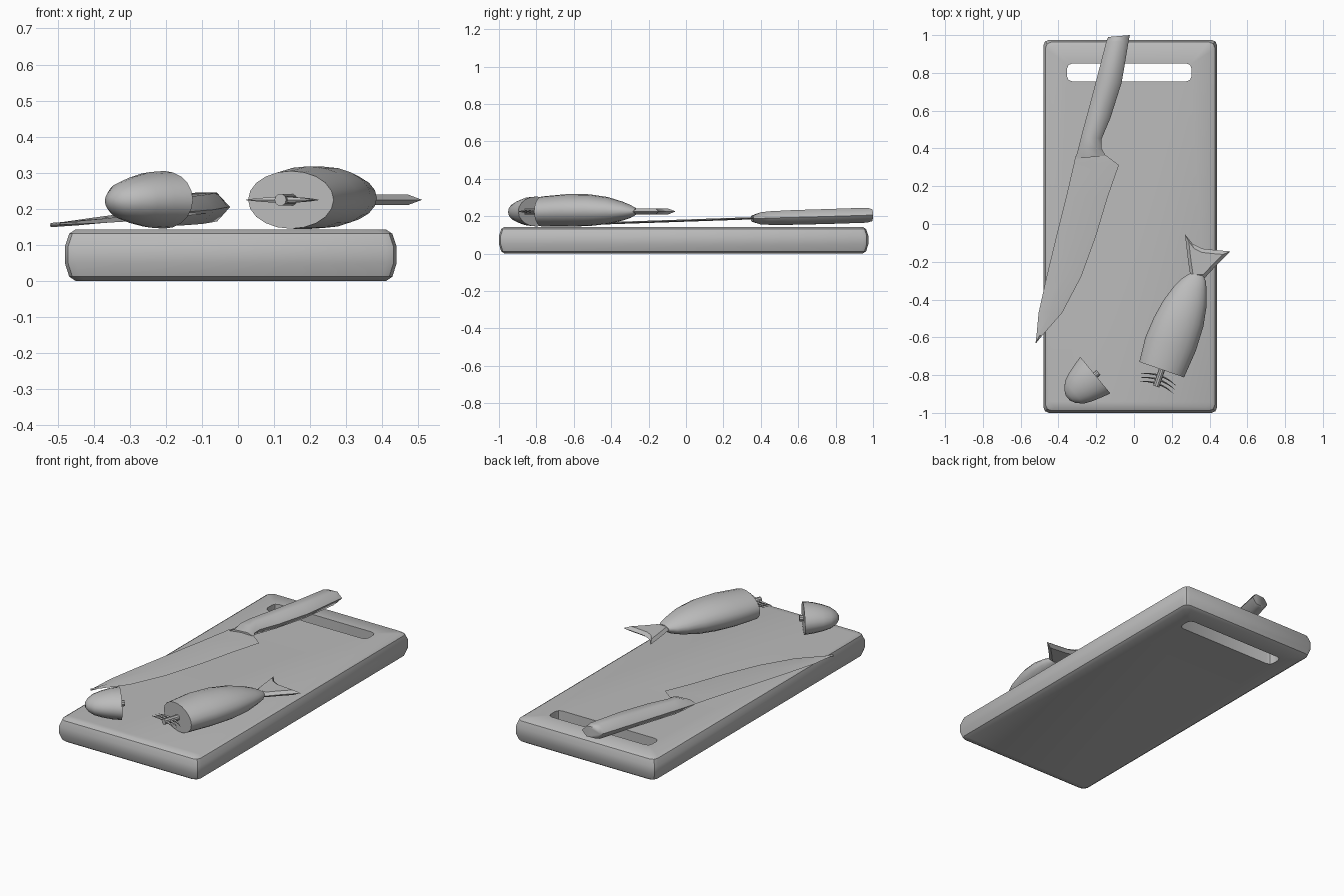
import bpy, bmesh
from math import cos, sin, pi, radians
from mathutils import Vector

cube = bpy.data.objects.get("Cube")
if cube:
    bpy.data.objects.remove(cube, do_unlink=True)

grey = bpy.data.materials.new("plain grey")
grey.use_nodes = True
grey.diffuse_color = (0.5, 0.5, 0.5, 1)
grey.node_tree.nodes["Principled BSDF"].inputs["Base Color"].default_value = (0.5, 0.5, 0.5, 1)


def finish(name, bm, angle=35):
    bmesh.ops.recalc_face_normals(bm, faces=bm.faces)
    mesh = bpy.data.meshes.new(name)
    bm.to_mesh(mesh)
    bm.free()
    mesh.materials.append(grey)
    obj = bpy.data.objects.new(name, mesh)
    bpy.context.collection.objects.link(obj)
    bpy.ops.object.select_all(action='DESELECT')
    obj.select_set(True)
    bpy.context.view_layer.objects.active = obj
    bpy.ops.object.shade_smooth_by_angle(angle=radians(angle))
    return obj


def skin(bm, rings, caps=True):
    """Join matching rings of points with quads, closing the ends if asked."""
    loops = [[bm.verts.new(p) for p in ring] for ring in rings]
    for a, b in zip(loops, loops[1:]):
        for i in range(len(a)):
            j = (i + 1) % len(a)
            bm.faces.new((a[i], a[j], b[j], b[i]))
    if caps:
        bm.faces.new(loops[0])
        bm.faces.new(loops[-1])
    return loops


def loft(name, sections, sides, angle=35):
    """Each section: left xy, right xy, centre height, half height."""
    rings = []
    for left, right, z, h in sections:
        left, right = Vector((*left, z)), Vector((*right, z))
        mid, half = (left + right) / 2, (right - left) / 2
        rings.append([mid + half * cos(2 * pi * i / sides)
                      + Vector((0, 0, h * sin(2 * pi * i / sides)))
                      for i in range(sides)])
    bm = bmesh.new()
    skin(bm, rings)
    return finish(name, bm, angle)


def rectangle(x0, x1, y0, y1, inset, corner, z, steps=2):
    """Rectangle with rounded corners."""
    x0, x1, y0, y1 = x0 + inset, x1 - inset, y0 + inset, y1 - inset
    centres = [(x1 - corner, y1 - corner), (x0 + corner, y1 - corner),
               (x0 + corner, y0 + corner), (x1 - corner, y0 + corner)]
    return [(x + corner * cos(pi / 2 * (q + k / steps)),
             y + corner * sin(pi / 2 * (q + k / steps)), z)
            for q, (x, y) in enumerate(centres) for k in range(steps + 1)]


# Cutting board with a slot through one end
bm = bmesh.new()
profile = [(0, .03), (.012, .012), (.05, 0), (.095, 0), (.131, .012), (.143, .03)]
outer = skin(bm, [rectangle(-.48, .44, -1, .975, i, .03, z) for z, i in profile], False)
slot = skin(bm, [rectangle(-.355, .305, .755, .85, 0, .028, z) for z in (0, .143)], False)
for end in (0, -1):
    edges = [bm.edges.get((ring[i - 1], ring[i]))
             for ring in (outer[end], slot[end]) for i in range(len(ring))]
    bmesh.ops.triangle_fill(bm, edges=edges, use_beauty=True)
finish("cutting_board", bm)

# Knife: six-sided handle and thin blade, sloping down to the tip
loft("knife_handle", [
    ((-.31, .345), (-.15, .362), .187, .018),
    ((-.295, .40), (-.172, .40), .188, .038),
    ((-.278, .47), (-.172, .45), .19, .042),
    ((-.245, .59), (-.125, .56), .193, .045),
    ((-.20, .76), (-.065, .75), .198, .046),
    ((-.147, .965), (-.028, .97), .205, .046),
    ((-.137, .99), (-.022, 1.0), .205, .036)], 6, 65)

blade = [((-.31, .36), (-.155, .368)), ((-.318, .32), (-.08, .312)),
         ((-.36, .14), (-.14, .14)), ((-.41, -.06), (-.20, -.06)),
         ((-.463, -.28), (-.28, -.28)), ((-.505, -.47), (-.38, -.47)),
         ((-.516, -.59), (-.485, -.59)), ((-.521, -.63), (-.518, -.63))]
loft("knife_blade", [(l, r, .155 + .034 * (l[1] + .63), .006) for l, r in blade], 4, 20)

# Fish body, cut flat at the front
loft("fish_body", [
    ((.028, -.73), (.265, -.812), .225, .08),
    ((.06, -.60), (.328, -.67), .231, .087),
    ((.105, -.495), (.368, -.54), .232, .085),
    ((.155, -.405), (.385, -.43), .23, .072),
    ((.215, -.325), (.384, -.35), .227, .05),
    ((.255, -.287), (.381, -.305), .225, .034),
    ((.295, -.262), (.368, -.275), .225, .018)], 20, 40)

# Fish head, cut flat on the side that faced the body
cut, nose, side = Vector((-.205, -.80)), Vector((-.77, -.635)), Vector((.635, -.77))
head = [(0, .126, .08, .225), (.05, .112, .077, .225), (.10, .097, .066, .224),
        (.145, .077, .052, .223), (.175, .046, .033, .222), (.19, .017, .012, .222)]
loft("fish_head", [(cut + nose * d - side * w, cut + nose * d + side * w, z, h)
                   for d, w, h, z in head], 20, 40)

# Tail fin with thinner rim
outline = [(.30, -.285), (.287, -.20), (.27, -.055), (.31, -.105), (.36, -.13),
           (.43, -.138), (.51, -.145), (.435, -.22), (.375, -.285)]
hub = Vector((.35, -.21))
bm = bmesh.new()
skin(bm, [[(*hub.lerp(Vector(p), s), .225 + dz) for p in outline]
          for dz, s in ((-.015, .75), (0, 1), (.015, .75))])
finish("tail_fin", bm, 20)

# Backbone stubs on both cut faces
start, out, across = Vector((.148, -.77)), Vector((-.322, -.947)), Vector((.947, -.322))
for name, base, along, wide, a, b in (
        ("body_backbone", start, out, across, -.02, .095),
        ("head_backbone", cut, -nose, side, -.02, .022)):
    loft(name, [(base + along * d - wide * .017, base + along * d + wide * .017, .225, .017)
                for d in (a, b)], 10)

# Curved ribs, tapering to both ends
for n in range(3):
    rings = []
    for k in range(-4, 5):
        s = k / 4
        r = .001 + .007 * (1 - s * s)
        p = start + across * .098 * s + out * (.035 + .022 * n + .022 * s * s)
        rings.append([(*(p + out * r * u), .225 + r * v)
                      for u, v in ((.6, 0), (0, 1), (-.6, 0), (0, -1))])
    bm = bmesh.new()
    skin(bm, rings)
    finish(f"rib_{n + 1}", bm)
